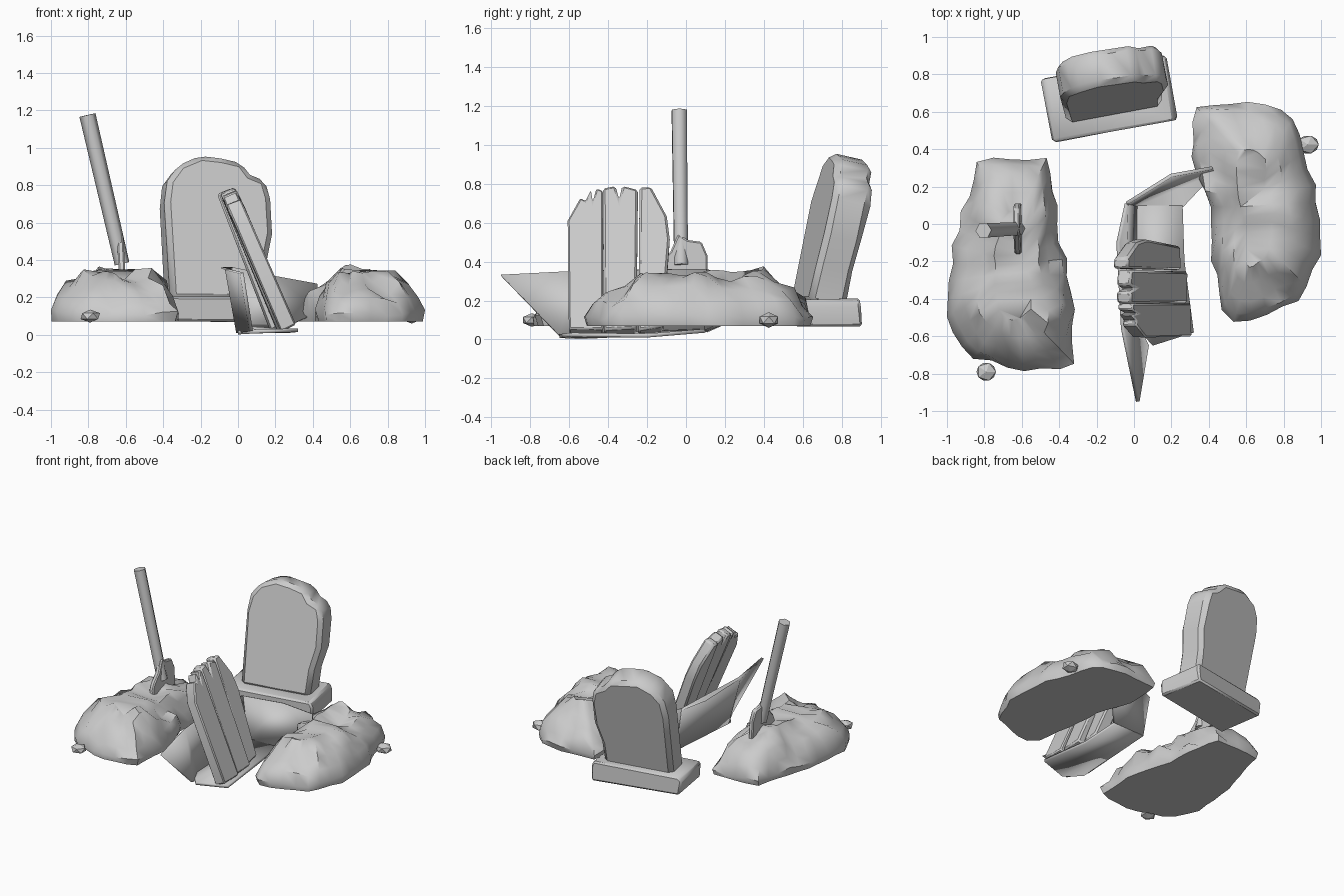
import bpy, bmesh, math, random
from mathutils import Vector, Matrix, noise

if "Cube" in bpy.data.objects:
    bpy.data.objects.remove(bpy.data.objects["Cube"])

random.seed(7)


def finish(name, bm, bevel=0.0, angle=40, solid=0.0):
    bmesh.ops.recalc_face_normals(bm, faces=bm.faces)
    me = bpy.data.meshes.new(name)
    bm.to_mesh(me)
    bm.free()
    ob = bpy.data.objects.new(name, me)
    bpy.context.collection.objects.link(ob)
    if solid:
        m = ob.modifiers.new("thickness", 'SOLIDIFY')
        m.thickness, m.offset = solid, 0
    if bevel:
        m = ob.modifiers.new("worn_edges", 'BEVEL')
        m.width, m.segments, m.limit_method = bevel, 1, 'ANGLE'
    bpy.ops.object.select_all(action='DESELECT')
    ob.select_set(True)
    bpy.context.view_layer.objects.active = ob
    bpy.ops.object.shade_smooth_by_angle(angle=math.radians(angle))
    return ob


def frame(origin, u, v):
    """Matrix whose X is u, Z is v and Y is the thickness direction."""
    u, v = Vector(u).normalized(), Vector(v).normalized()
    n = v.cross(u)
    return Matrix.Translation(origin) @ Matrix((u, n, v)).transposed().to_4x4()


def prism(name, pts, thick, mat, bevel=0.0, wobble=0.0, angle=40):
    bm = bmesh.new()
    f = bm.faces.new([bm.verts.new((x, -thick / 2, z)) for x, z in pts])
    ext = bmesh.ops.extrude_face_region(bm, geom=[f])["geom"]
    for v in [g for g in ext if isinstance(g, bmesh.types.BMVert)]:
        v.co.y += thick
    for v in bm.verts:
        v.co += Vector([random.uniform(-wobble, wobble) for _ in range(3)])
    bm.transform(mat)
    return finish(name, bm, bevel, angle)


def panel(name, pts, thick=0.02):
    bm = bmesh.new()
    bm.faces.new([bm.verts.new(p) for p in pts])
    return finish(name, bm, solid=thick)


def mound(name, outline, off, n=34):
    """Lumpy heap: an outline stepped inward and upward in rings."""
    bm = bmesh.new()
    pts = [Vector(p) for p in outline]
    segs = list(zip(pts, pts[1:] + pts[:1]))
    total = sum((b - a).length for a, b in segs)

    def along(d):
        for a, b in segs:
            if d <= (b - a).length:
                return a.lerp(b, d / (b - a).length)
            d -= (b - a).length
        return pts[0]

    loop = [along(total * i / n) for i in range(n)]
    c = sum(loop, Vector((0, 0))) / n
    rings = []
    for f, z in [(.97, .07), (1, .12), (.9, .2), (.75, .265), (.52, .315), (.27, .335)]:
        fy = 1 - (1 - f) * .65
        ring = []
        for p in loop:
            x, y = c.x + (p.x - c.x) * f, c.y + (p.y - c.y) * fy
            # clods push outward and upward
            clod = noise.noise(Vector((x * 7.5 + off, y * 7.5, z * 9)))
            out = (p - c).normalized() * clod * (.045 if z > .07 else .02)
            x = max(-1, min(1, x + out.x))
            y += out.y * .6
            if z > .07:
                z2 = z + clod * (.035 if z < .15 else .07)
                z2 -= max(0, abs(y - c.y) - .3) * .2 * (z - .07) / .25
            else:
                z2 = z
            ring.append(bm.verts.new((x, y, z2)))
        rings.append(ring)
    for a, b in zip(rings, rings[1:]):
        for i in range(n):
            j = (i + 1) % n
            bm.faces.new((a[i], a[j], b[j], b[i]))
    bm.faces.new(rings[0])
    bmesh.ops.triangulate(bm, faces=[bm.faces.new(rings[-1])])
    return finish(name, bm, angle=45)


# earth mounds
mound("left_mound", [(-.84, .33), (-.62, .36), (-.45, .35), (-.43, .2), (-.39, -.15),
                     (-.31, -.45), (-.33, -.76), (-.63, -.79), (-.9, -.7), (-1, -.5),
                     (-.97, -.1), (-.9, .08)], 0)
mound("right_mound", [(.33, .63), (.6, .65), (.83, .61), (.97, .2), (1, -.15), (.88, -.42),
                      (.56, -.53), (.47, -.48), (.42, -.15), (.4, .1), (.3, .4)], 9)

# loose pebbles
for name, loc, size in [("left_pebble", (-.79, -.79, .1), (.058, .055, .035)),
                        ("right_pebble", (.93, .425, .1), (.065, .055, .04))]:
    bm = bmesh.new()
    bmesh.ops.create_icosphere(bm, subdivisions=1, radius=1,
                               matrix=Matrix.Translation(loc) @ Matrix.Diagonal((*size, 1)))
    finish(name, bm, angle=20)

# headstone: plinth and leaning arched slab, turned a little
turn = Matrix.Translation((-.13, .67, 0)) @ Matrix.Rotation(math.radians(10.5), 4, 'Z')
prism("headstone_plinth", [(-.33, .07), (.34, .07), (.345, .17), (.32, .21), (-.32, .21),
                           (-.34, .19)], .345, turn, .025, .008)
lean = turn @ Matrix.Translation((.015, .005, .17)) @ Matrix.Rotation(math.radians(-12.5), 4, 'X')
prism("headstone_slab", [(-.265, 0), (.255, 0), (.265, .2), (.305, .36), (.3, .55), (.28, .65),
                         (.2, .69), (.15, .75), (.04, .775), (-.07, .79), (-.19, .74),
                         (-.255, .65), (-.275, .53)], .2, lean, .03, .004, 55)

# shovel: handle and half buried blade
foot, tip = Vector((-.62, -.025, .38)), Vector((-.805, -.035, 1.175))
bm = bmesh.new()
bmesh.ops.create_cone(bm, cap_ends=True, segments=6, radius1=.04, radius2=.044,
                      depth=(tip - foot).length)
bm.transform(Matrix.Translation((foot + tip) / 2)
             @ (tip - foot).to_track_quat('Z', 'Y').to_matrix().to_4x4())
finish("shovel_handle", bm, angle=70)
prism("shovel_blade", [(-.13, -.2), (.13, -.2), (.13, .1), (.1, .17), (.03, .18), (-.02, .21),
                       (-.06, .12), (-.12, .06), (-.14, .02)], .035,
      frame((-.62, -.02, .33), (0, 1, 0), (-.05, 0, 1)), .008)

# coffin lid: three ragged planks leaning to the left
planks = [
    (.27, -.05, [(-.6, 0), (-.428, 0), (-.428, .78), (-.46, .795), (-.475, .72), (-.49, .785),
                 (-.52, .72), (-.54, .74), (-.605, .61)]),
    (.25, -.055, [(-.425, 0), (-.255, .01), (-.25, .78), (-.33, .8), (-.345, .73), (-.36, .8),
                  (-.425, .79)]),
    (.215, -.07, [(-.245, 0), (-.12, .02), (-.085, .5), (-.1, .63), (-.18, .79), (-.24, .785)]),
]
for i, (x, top, pts) in enumerate(planks):
    prism(f"lid_plank_{i + 1}", pts, .085,
          frame((x, 0, .035), (0, 1, 0), (top - x, 0, .73)), .012, .004)

# coffin box: floor, pointed left side and head board
panel("coffin_floor", [(0, -.54, .012), (.1, -.65, .018), (.32, -.58, .025), (.27, -.2, .02),
                       (.26, .1, .045), (.01, .1, .045)])
panel("coffin_left_side", [(.02, -.95, .33), (-.06, -.56, .35), (-.085, -.1, .36),
                           (-.04, .11, .36), (.01, .1, .04), (0, -.5, .012), (.07, -.65, .02)])
panel("coffin_head_board", [(-.04, .11, .36), (.2, .26, .31), (.42, .3, .27), (.43, .28, .12),
                            (.26, .1, .045), (.01, .1, .04)])
